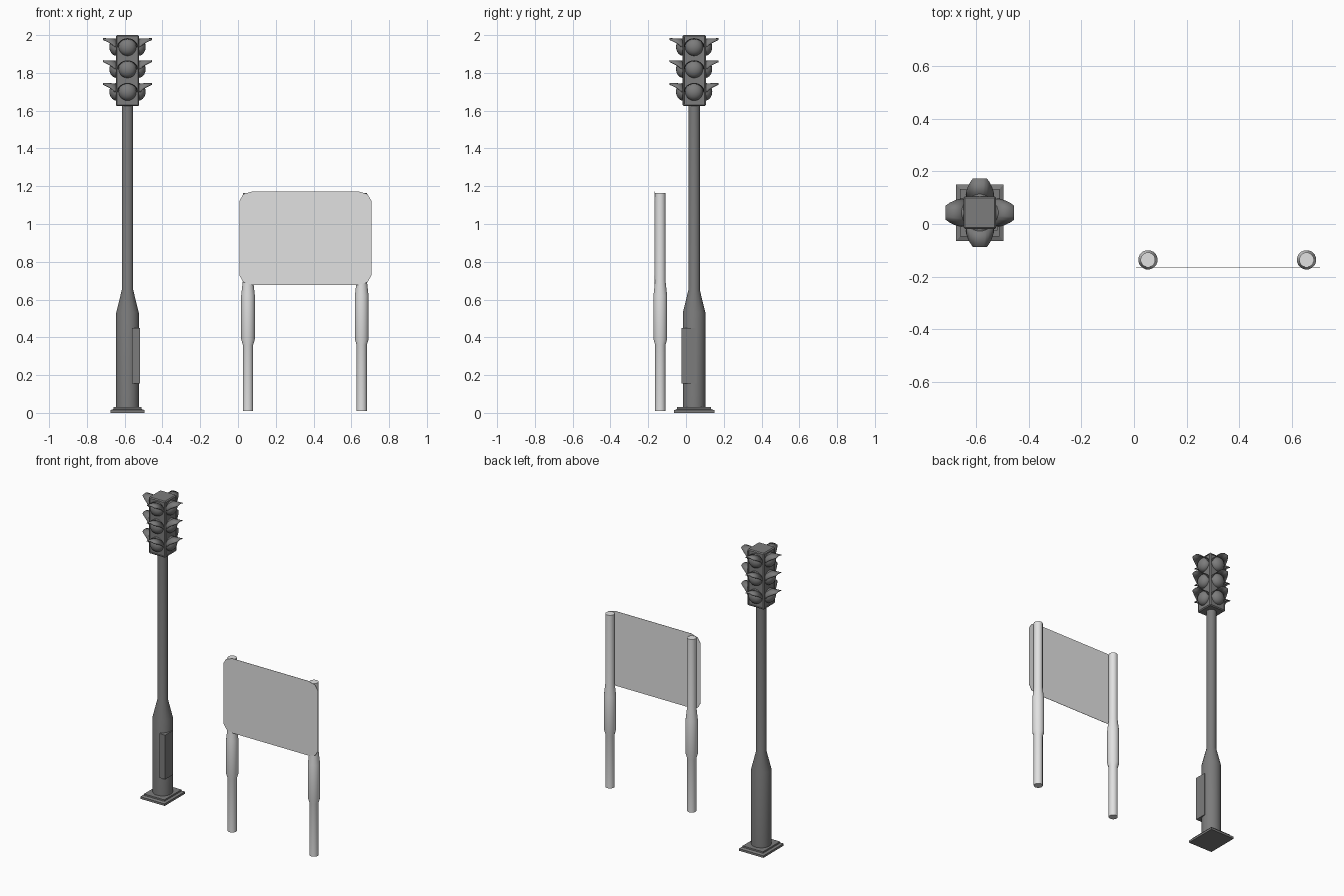
import bpy, bmesh, math
from mathutils import Matrix, Vector

if "Cube" in bpy.data.objects:
    bpy.data.objects.remove(bpy.data.objects["Cube"])


def material(name, value):
    m = bpy.data.materials.new(name)
    m.use_nodes = True
    colour = (value, value, value, 1)
    m.diffuse_color = colour
    m.node_tree.nodes["Principled BSDF"].inputs["Base Color"].default_value = colour
    return m


dark = material("dark grey metal", 0.2)
light = material("light grey metal", 0.75)
LX, LY = -0.585, 0.043          # centre of the traffic light


def finish(bm, name, mat, smooth=False):
    bmesh.ops.recalc_face_normals(bm, faces=bm.faces)
    me = bpy.data.meshes.new(name)
    bm.to_mesh(me)
    bm.free()
    me.materials.append(mat)
    ob = bpy.data.objects.new(name, me)
    bpy.context.collection.objects.link(ob)
    if smooth:
        bpy.ops.object.select_all(action='DESELECT')
        ob.select_set(True)
        bpy.context.view_layer.objects.active = ob
        bpy.ops.object.shade_smooth_by_angle(angle=math.radians(40))
    return ob


def loft(bm, rings):
    """Skin closed rings of points and cap both ends."""
    loops = [[bm.verts.new(p) for p in ring] for ring in rings]
    n = len(loops[0])
    for a, b in zip(loops, loops[1:]):
        for i in range(n):
            j = (i + 1) % n
            bm.faces.new((a[i], a[j], b[j], b[i]))
    bm.faces.new(loops[0][::-1])
    bm.faces.new(loops[-1])


def turned(name, x, y, profile, mat, sides=16):
    bm = bmesh.new()
    angles = [2 * math.pi * (i + 0.5) / sides for i in range(sides)]
    loft(bm, [[(x + r * math.cos(a), y + r * math.sin(a), z) for a in angles]
              for r, z in profile])
    return finish(bm, name, mat, True)


def block(name, x, y, sections, mat):
    """Rectangular sections given as half width, half depth, height."""
    bm = bmesh.new()
    loft(bm, [[(x + sx * w, y + sy * d, z)
               for sx, sy in ((-1, -1), (1, -1), (1, 1), (-1, 1))]
              for w, d, z in sections])
    return finish(bm, name, mat)


# Foot plate, stepped pole and service door
block("foot_plate", LX, LY, [(0.09, 0.107, 0), (0.09, 0.107, 0.014),
                             (0.075, 0.09, 0.02), (0.075, 0.09, 0.03)], dark)
turned("signal_pole", LX, LY, [(0.061, 0.02), (0.061, 0.53), (0.031, 0.65),
                               (0.031, 1.64)], dark)
block("service_door", -0.54, 0.015, [(0.021, 0.04, 0.155), (0.021, 0.04, 0.45)], dark)

# Signal housing with a recessed panel on each side
bm = bmesh.new()
HALF = 0.062
bmesh.ops.create_cube(bm, size=1, matrix=Matrix.Translation((LX, LY, 1.8125))
                      @ Matrix.Diagonal((2 * HALF, 2 * HALF, 0.375, 1)))
bmesh.ops.bevel(bm, geom=bm.edges[:], offset=0.006, segments=1, affect='EDGES')
bm.normal_update()
sides = [f for f in bm.faces if abs(f.normal.z) < 0.1 and f.calc_area() > 0.02]
bmesh.ops.inset_individual(bm, faces=sides, thickness=0.005, depth=0)
bmesh.ops.inset_individual(bm, faces=sides, thickness=0.001, depth=-0.004)
finish(bm, "signal_housing", dark)


def place(side, z):
    return (Matrix.Translation((LX, LY, z)) @ Matrix.Rotation(side * math.pi / 2, 4, 'Z')
            @ Matrix.Translation((0, -HALF + 0.004, 0)))


# Domed lamps and slanted hoods: three on each of four sides
lamps, hoods = bmesh.new(), bmesh.new()
STEPS = 12
for side in range(4):
    for z in (1.70, 1.82, 1.937):
        m = place(side, z)
        made = bmesh.ops.create_uvsphere(lamps, u_segments=20, v_segments=10, radius=1,
                                         matrix=m @ Matrix.Diagonal((0.047, 0.038, 0.047, 1)))
        centre = m.translation
        out = (m.to_3x3() @ Vector((0, -1, 0))).normalized()
        buried = [v for v in made["verts"] if (v.co - centre).dot(out) < -0.01]
        bmesh.ops.delete(lamps, geom=buried, context='VERTS')

        rows = []
        for i in range(STEPS + 1):
            t = math.pi * i / STEPS
            reach = 0.012 + 0.06 * min(1, math.sin(t) / math.sin(math.pi / 3)) ** 1.5
            root = Vector((0.05 * math.cos(t), 0, 0.042 * math.sin(t)))
            tip = Vector((0.052 * math.cos(t), -reach, 0.045 * math.sin(t)))
            rows.append([hoods.verts.new(m @ p) for p in (root, tip)])
        for a, b in zip(rows, rows[1:]):
            hoods.faces.new((a[0], b[0], b[1], a[1]))
finish(lamps, "signal_lamps", dark, True)
hood = finish(hoods, "lamp_hoods", dark, True)
shell = hood.modifiers.new("thickness", 'SOLIDIFY')
shell.thickness = 0.004
shell.offset = 0

# Sign posts with thicker sleeves
for name, x in (("right_sign_post", 0.053), ("left_sign_post", 0.655)):
    turned(name, x, -0.136, [(0.028, 0.01), (0.028, 0.36), (0.037, 0.39), (0.037, 0.62),
                             (0.028, 0.70), (0.028, 1.163)], light)

# Thin sign board with rounded corners
bm = bmesh.new()
CX, CZ, W, H, RX, RZ = 0.357, 0.925, 0.349, 0.248, 0.07, 0.05
outline = []
for q, (sx, sz) in enumerate(((1, 1), (-1, 1), (-1, -1), (1, -1))):
    for k in range(3):
        a = math.pi / 2 * (q + k / 2)
        outline.append((CX + sx * (W - RX) + RX * math.cos(a),
                        CZ + sz * (H - RZ) + RZ * math.sin(a)))
loft(bm, [[(x, y, z) for x, z in outline] for y in (-0.166, -0.164)])
finish(bm, "sign_board", light)
